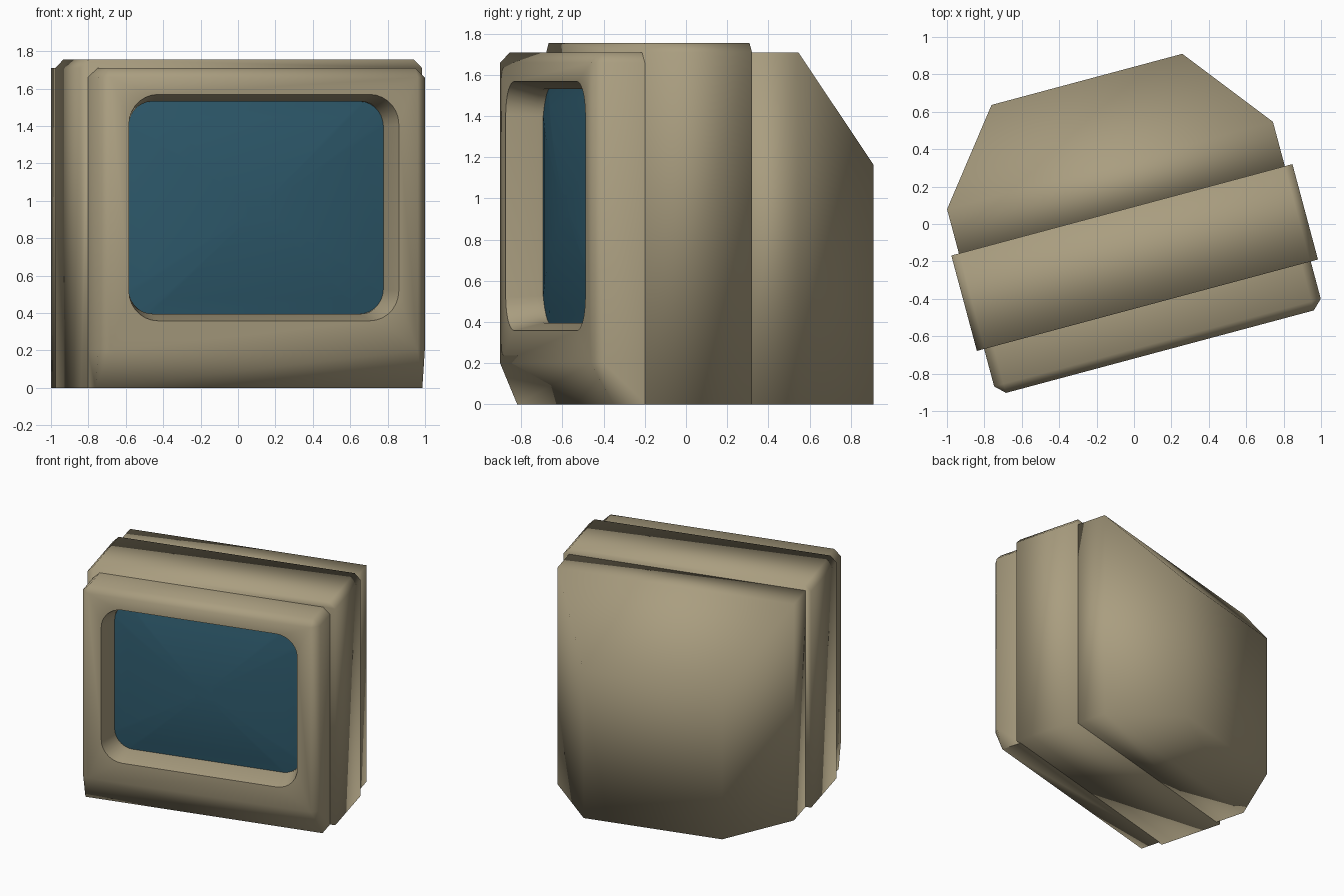
import bpy, bmesh, math
from mathutils import Matrix

if "Cube" in bpy.data.objects:
    bpy.data.objects.remove(bpy.data.objects["Cube"])

TURN = Matrix.Rotation(math.radians(15), 4, 'Z')   # whole monitor is turned 15 degrees
UC = -0.043                                        # local centre line
K = 8                                              # points per corner


def material(name, rgb):
    m = bpy.data.materials.new(name)
    m.diffuse_color = (*rgb, 1)
    m.use_nodes = True
    m.node_tree.nodes["Principled BSDF"].inputs["Base Color"].default_value = m.diffuse_color
    return m


beige = material("beige_plastic", (0.40, 0.34, 0.215))
blue = material("blue_glass", (0.028, 0.105, 0.155))


def loft(name, loops, mat, angle=180):
    """Closed skin through equal-length loops of (u, v, z) points, capped at both ends."""
    bm = bmesh.new()
    rings = [[bm.verts.new((u + UC, v, z)) for u, v, z in loop] for loop in loops]
    n = len(rings[0])
    for a, b in zip(rings, rings[1:]):
        for i in range(n):
            j = (i + 1) % n
            bm.faces.new((a[i], a[j], b[j], b[i]))
    bm.faces.new(rings[0])
    bm.faces.new(rings[-1])
    bmesh.ops.remove_doubles(bm, verts=bm.verts, dist=1e-4)
    bmesh.ops.recalc_face_normals(bm, faces=bm.faces)
    me = bpy.data.meshes.new(name)
    bm.to_mesh(me)
    bm.free()
    me.transform(TURN)
    me.materials.append(mat)
    ob = bpy.data.objects.new(name, me)
    bpy.context.collection.objects.link(ob)
    bpy.ops.object.select_all(action='DESELECT')
    ob.select_set(True)
    bpy.context.view_layer.objects.active = ob
    if angle < 180:
        bpy.ops.object.shade_smooth_by_angle(angle=math.radians(angle))
    else:
        bpy.ops.object.shade_smooth()
    return ob


def outline(half):
    """Mirror the right half (bottom to top) and repeat points up to K per corner."""
    pts = half + [(-u, v, z) for u, v, z in reversed(half)]
    return [p for p in pts for _ in range(4 * K // len(pts))]


def rounded(w, h, r, v, zc=0.9635, dome=None):
    """Rounded rectangle of half sizes w, h, starting at the lower right corner."""
    pts = []
    for c, (sx, sz) in enumerate(((1, -1), (1, 1), (-1, 1), (-1, -1))):
        for i in range(K):
            a = math.radians(-90 + 90 * c + 90 * i / (K - 1))
            u = sx * (w - r) + r * math.cos(a)
            z = sz * (h - r) + r * math.sin(a)
            pts.append((u, dome(u, z) if dome else v, zc + z))
    return pts


# Front frame: chamfered block with a sloped chin and a recessed opening
loft("front_frame", [
    outline([(0.904, -0.43, 0), (0.904, -0.43, 0.2), (0.904, -0.43, 1.66), (0.852, -0.43, 1.71)]),
    outline([(0.904, -0.595, 0), (0.904, -0.645, 0.2), (0.904, -0.645, 1.66), (0.852, -0.645, 1.71)]),
    outline([(0.852, -0.695, 0.2), (0.852, -0.695, 1.66)]),
    rounded(0.747, 0.605, 0.16, -0.695),
    rounded(0.709, 0.5675, 0.13, -0.55),
    rounded(0.709, 0.5675, 0.13, -0.48),
], beige, 65)

# Middle band: slightly larger, with clipped top corners
loft("middle_band", [
    [(s * u, v, z) for s, u, z in ((1, 0.944, 0), (1, 0.944, 1.71), (1, 0.9, 1.755),
                                   (-1, 0.9, 1.755), (-1, 0.944, 1.71), (-1, 0.944, 0))]
    for v in (-0.438, 0.09)], beige)

# Rear housing: straight section, then tapering to the back
loft("rear_housing", [
    [(w, v, 0), (w, v, top), (-w, v, top), (-w, v, 0)]
    for v, w, top in ((0.05, 0.902, 1.71), (0.335, 0.902, 1.71), (0.812, 0.528, 1.165))], beige)


# Screen: shallow domed glass
def dome(u, z):
    return -0.593 + 0.11 * (u * u + z * z)


loft("screen", [rounded(0.712, 0.57, 0.13, -0.465)] + [
    rounded(0.712 * s, 0.57 * s, 0.13 * s, 0, dome=dome)
    for s in (1, 0.85, 0.7, 0.55, 0.4, 0.25, 0.1)], blue, 50)
